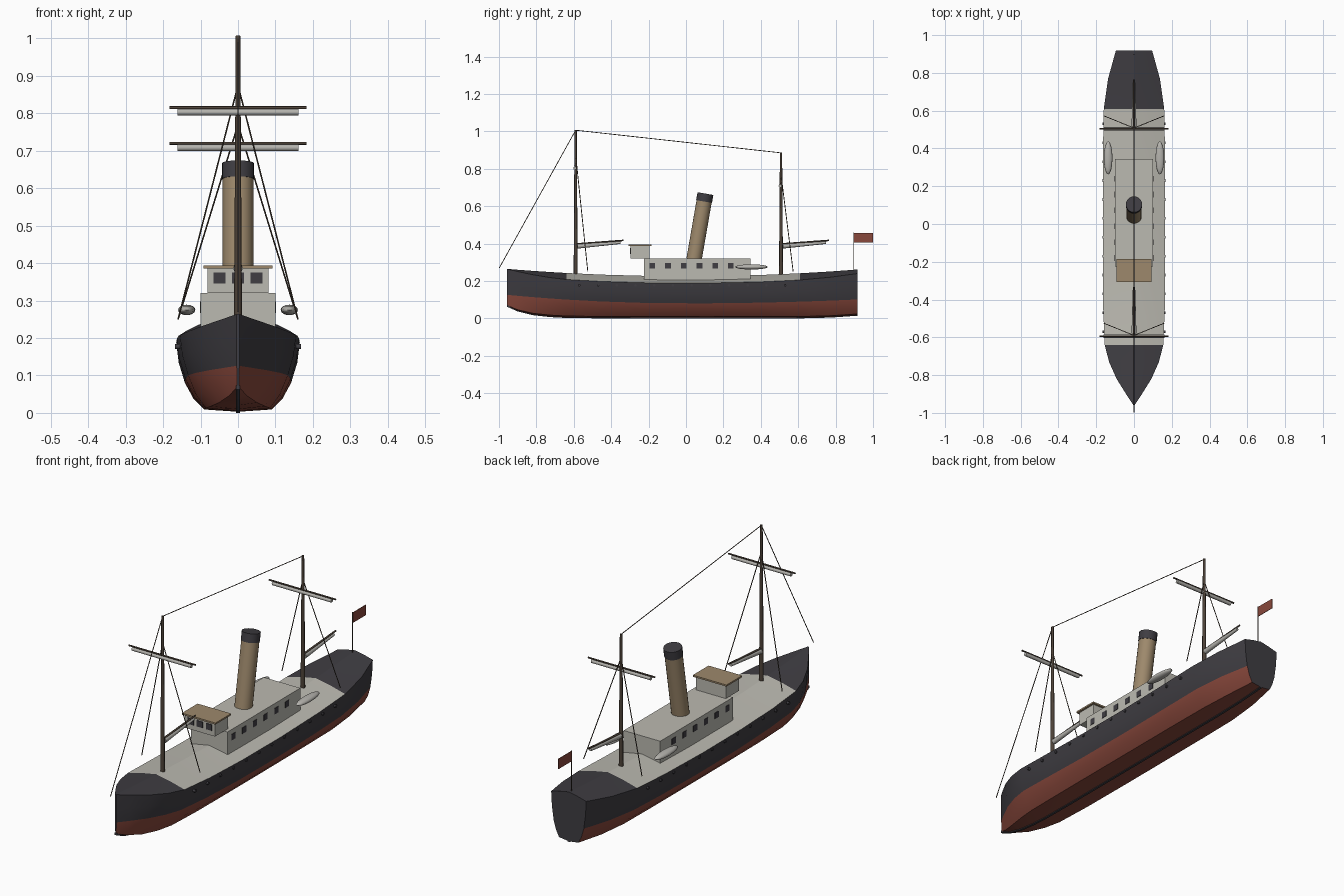
import bpy, bmesh
from math import radians
from mathutils import Vector, Matrix

cube = bpy.data.objects.get("Cube")
if cube:
    bpy.data.objects.remove(cube)


def material(name, rgb):
    m = bpy.data.materials.new(name)
    m.use_nodes = True
    m.diffuse_color = (*rgb, 1)
    m.node_tree.nodes["Principled BSDF"].inputs["Base Color"].default_value = (*rgb, 1)
    return m


BLACK = material("charcoal_paint", (0.05, 0.047, 0.055))
RED = material("red_paint", (0.25, 0.065, 0.045))
PALE = material("pale_grey_paint", (0.5, 0.49, 0.44))
TAN = material("tan_paint", (0.34, 0.25, 0.15))
WOOD = material("dark_wood", (0.075, 0.055, 0.04))
CANVAS = material("furled_canvas", (0.46, 0.45, 0.42))


def finish(name, bm, mats, smooth=None):
    bmesh.ops.recalc_face_normals(bm, faces=bm.faces)
    mesh = bpy.data.meshes.new(name)
    bm.to_mesh(mesh)
    bm.free()
    for m in mats:
        mesh.materials.append(m)
    ob = bpy.data.objects.new(name, mesh)
    bpy.context.collection.objects.link(ob)
    if smooth:
        bpy.ops.object.select_all(action='DESELECT')
        ob.select_set(True)
        bpy.context.view_layer.objects.active = ob
        bpy.ops.object.shade_smooth_by_angle(angle=radians(smooth))
    return ob


def box(name, lo, hi, mat):
    lo, hi = Vector(lo), Vector(hi)
    bm = bmesh.new()
    bmesh.ops.create_cube(bm, size=1, matrix=Matrix.Translation((lo + hi) / 2)
                          @ Matrix.Diagonal((*(hi - lo), 1)))
    return finish(name, bm, [mat])


def rod(name, a, b, r1, mat, r2=None, sides=8):
    a, b = Vector(a), Vector(b)
    d = b - a
    bm = bmesh.new()
    bmesh.ops.create_cone(bm, cap_ends=True, segments=sides, radius1=r1,
                          radius2=r1 if r2 is None else r2, depth=d.length,
                          matrix=Matrix.Translation((a + b) / 2)
                          @ d.to_track_quat('Z', 'Y').to_matrix().to_4x4())
    return finish(name, bm, [mat], 50)


# Hull stations: position along the ship, half width, keel height
STATIONS = [(-0.957, 0.004, 0.065), (-0.9, 0.042, 0.04), (-0.82, 0.092, 0.02),
            (-0.73, 0.132, 0.01), (-0.64, 0.155, 0.005), (-0.45, 0.163, 0.003),
            (-0.2, 0.165, 0.003), (0.1, 0.165, 0.003), (0.4, 0.164, 0.003),
            (0.61, 0.16, 0.003), (0.77, 0.137, 0.007), (0.918, 0.096, 0.017)]


def half_section(y, w, keel):
    crown = 0.225 + 0.043 * y * y
    camber = 0.037 * w / 0.165
    edge = crown - camber
    line = 0.08 + (0.05 if y < 0 else 0.025) * y * y
    return [(0, crown), (0.5 * w, crown - 0.42 * camber), (w, edge),
            (0.96 * w, (edge + line) / 2), (0.86 * w, line),
            (0.72 * w, keel + 0.45 * (line - keel)),
            (0.55 * w, keel + 0.08 * (line - keel)), (0, keel)]


bm = bmesh.new()
rings = []
for y, w, keel in STATIONS:
    half = half_section(y, w, keel)
    full = half + [(-x, z) for x, z in half[-2:0:-1]]
    rings.append([bm.verts.new((x, y, z)) for x, z in full])
n = len(rings[0])
for s, (r0, r1) in enumerate(zip(rings, rings[1:])):
    for i in range(n):
        f = bm.faces.new((r0[i], r0[(i + 1) % n], r1[(i + 1) % n], r1[i]))
        strip = min(i, n - 1 - i)
        midship = STATIONS[s][0] > -0.65 and STATIONS[s + 1][0] < 0.62
        # deck pale amidships, topsides black, bottom red
        f.material_index = 2 if strip < 2 and midship else 0 if strip < 4 else 1
bm.faces.new(rings[0])
bm.faces.new(rings[-1])
finish("hull", bm, [BLACK, RED, PALE], 20)

# Keel bar following the bottom
bm = bmesh.new()
bars = [[bm.verts.new((x, y, k + dz)) for x, dz in
         ((-0.006, -0.003), (0.006, -0.003), (0.006, 0.008), (-0.006, 0.008))]
        for y, w, k in STATIONS]
for r0, r1 in zip(bars, bars[1:]):
    for i in range(4):
        j = (i + 1) % 4
        bm.faces.new((r0[i], r0[j], r1[j], r1[i]))
bm.faces.new(bars[0])
bm.faces.new(bars[-1])
finish("keel", bm, [BLACK])

# Portholes along both sides
for side, label in ((1, "left"), (-1, "right")):
    for i in range(12):
        y = -0.57 + i * 0.1
        rod(f"{label}_porthole_{i}", (side * 0.155, y, 0.177), (side * 0.168, y, 0.177),
            0.007, BLACK)

# Deckhouse and bridge
box("deckhouse", (-0.1, -0.225, 0.185), (0.1, 0.345, 0.32), PALE)
for side, label in ((1, "left"), (-1, "right")):
    for i in range(6):
        y = -0.18 + i * 0.084
        box(f"{label}_window_{i}", (side * 0.1 - 0.002, y - 0.015, 0.267),
            (side * 0.1 + 0.002, y + 0.015, 0.297), BLACK)
box("bridge", (-0.082, -0.297, 0.32), (0.082, -0.195, 0.387), PALE)
box("bridge_roof", (-0.092, -0.308, 0.386), (0.092, -0.185, 0.394), TAN)
for i in (-1, 0, 1):
    box(f"bridge_window_{i + 1}", (i * 0.05 - 0.016, -0.3, 0.345),
        (i * 0.05 + 0.016, -0.295, 0.375), BLACK)

# Raked funnel with a dark top band
foot, top = Vector((0, 0.043, 0.315)), Vector((0, 0.104, 0.667))
band = foot.lerp(top, 0.88)
rod("funnel", foot, band, 0.041, TAN, sides=20)
rod("funnel_band", band, top, 0.043, BLACK, sides=20)

# Lifeboats
for side, label in ((1, "left"), (-1, "right")):
    bm = bmesh.new()
    bmesh.ops.create_uvsphere(bm, u_segments=16, v_segments=8, radius=1,
                              matrix=Matrix.Translation((side * 0.137, 0.35, 0.275))
                              @ Matrix.Diagonal((0.023, 0.088, 0.014, 1)))
    finish(f"{label}_lifeboat", bm, [CANVAS], 60)

# Masts, yards, booms and shrouds
for label, y, height, yard, hound in (("fore", -0.59, 1.008, 0.815, 0.875),
                                      ("main", 0.508, 0.887, 0.72, 0.77)):
    rod(f"{label}_mast", (0, y, 0.2), (0, y, height), 0.011, WOOD, 0.006)
    rod(f"{label}_yard", (-0.183, y - 0.004, yard), (0.183, y - 0.004, yard), 0.004, WOOD)
    rod(f"{label}_yard_sail", (-0.162, y - 0.004, yard - 0.012),
        (0.162, y - 0.004, yard - 0.012), 0.009, CANVAS)
    rod(f"{label}_boom", (0, y, 0.397), (0, y + 0.257, 0.417), 0.005, WOOD, 0.004)
    rod(f"{label}_boom_sail", (0, y + 0.01, 0.386), (0, y + 0.24, 0.405), 0.013, CANVAS, 0.007)
    for side, hand in ((1, "left"), (-1, "right")):
        rod(f"{label}_{hand}_shroud", (0, y, hound), (side * 0.16, y + 0.065, 0.25),
            0.0022, WOOD, sides=6)

rod("forestay", (0, -0.59, 1.006), (0, -0.998, 0.27), 0.002, WOOD, sides=6)
rod("mast_stay", (0, -0.59, 1.006), (0, 0.508, 0.885), 0.002, WOOD, sides=6)

# Stern flag
rod("flagpole", (0, 0.897, 0.25), (0, 0.897, 0.458), 0.0025, WOOD, sides=6)
box("flag", (-0.001, 0.897, 0.405), (0.001, 1.0, 0.456), RED)
